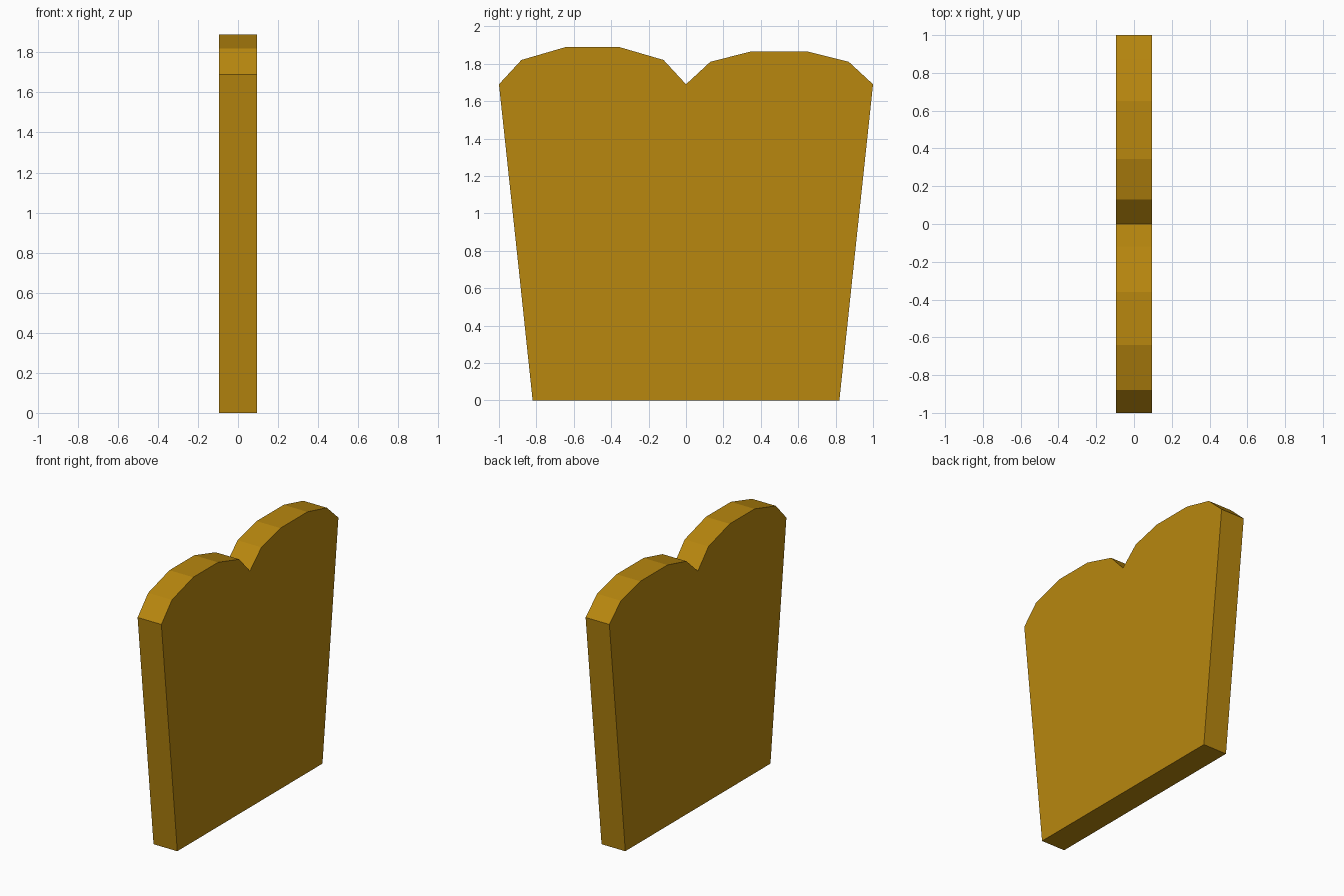
import bpy, bmesh

if "Cube" in bpy.data.objects:
    bpy.data.objects.remove(bpy.data.objects["Cube"])

HALF = 0.094  # half thickness along x

stone = bpy.data.materials.new("golden brown")
stone.diffuse_color = (0.479, 0.242, 0.0045, 1)
stone.use_nodes = True
stone.node_tree.nodes["Principled BSDF"].inputs["Base Color"].default_value = stone.diffuse_color


def slab_piece(name, profile):
    """Extrude a (y, z) outline through the slab thickness."""
    bm = bmesh.new()
    face = bm.faces.new([bm.verts.new((-HALF, y, z)) for y, z in profile])
    out = bmesh.ops.extrude_face_region(bm, geom=[face])
    verts = [v for v in out["geom"] if isinstance(v, bmesh.types.BMVert)]
    bmesh.ops.translate(bm, verts=verts, vec=(2 * HALF, 0, 0))
    bmesh.ops.recalc_face_normals(bm, faces=bm.faces)
    mesh = bpy.data.meshes.new(name)
    bm.to_mesh(mesh)
    bm.free()
    mesh.materials.append(stone)
    bpy.context.collection.objects.link(bpy.data.objects.new(name, mesh))


# Points where the cracks meet
left, right = (-0.893, 0.69), (0.921, 0.95)
hub, bend = (0.115, 1.12), (0.38, 0.985)
foot, notch = (0.38, 0), (0.09, 1.773)

# Lower pieces
slab_piece("lower_left_piece", [(-0.82, 0), foot, bend, hub, left])
slab_piece("lower_right_piece", [foot, (0.82, 0), right, bend])

# Upper pieces with the two rounded lobes
slab_piece("upper_left_piece", [
    left, hub, notch, (0, 1.69), (-0.12, 1.82), (-0.36, 1.89),
    (-0.64, 1.89), (-0.88, 1.82), (-1, 1.69)])
slab_piece("upper_right_piece", [
    hub, bend, right, (1, 1.69), (0.87, 1.81), (0.65, 1.865),
    (0.345, 1.865), (0.13, 1.81), notch])
